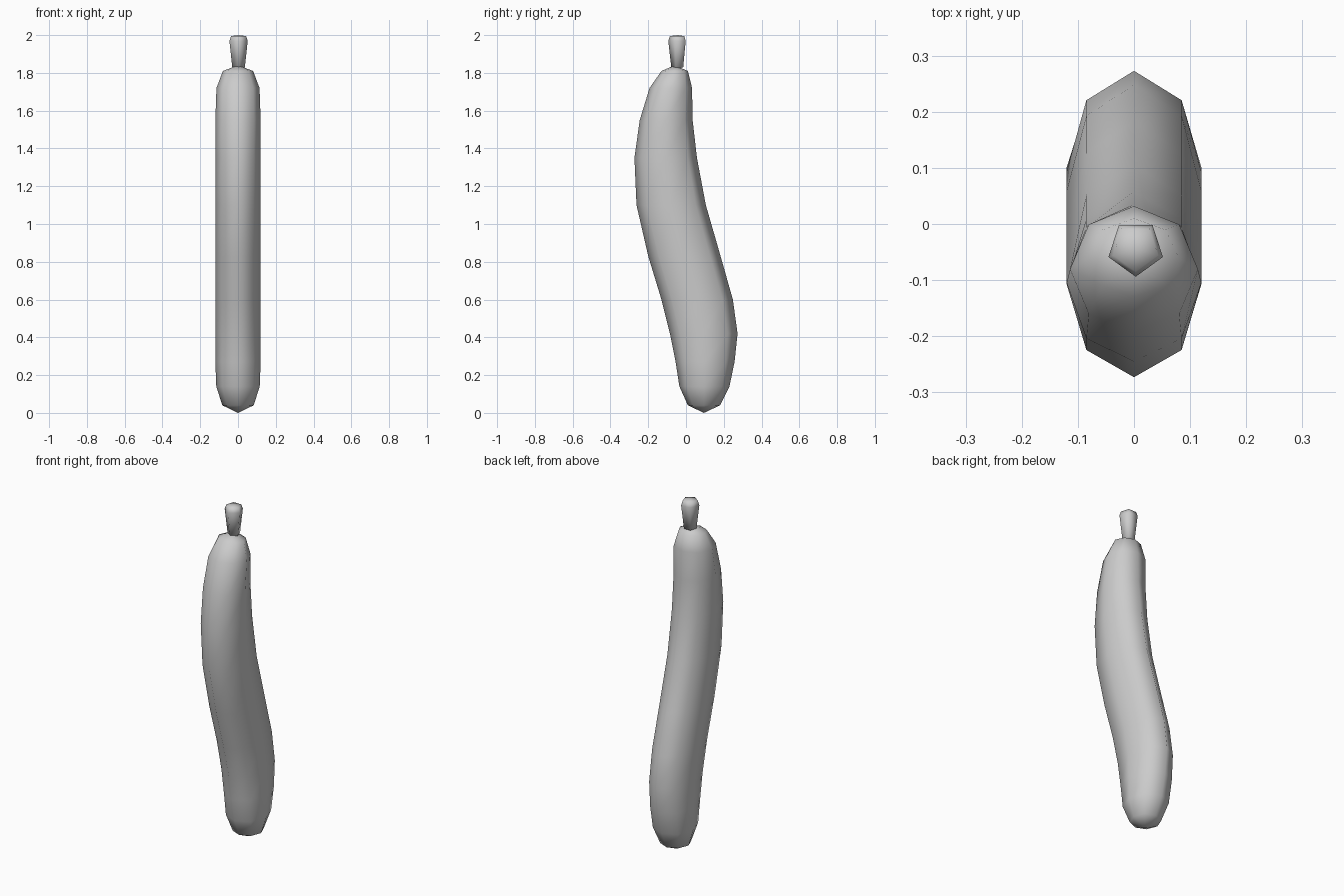
import bpy, bmesh, math

cube = bpy.data.objects.get("Cube")
if cube:
    bpy.data.objects.remove(cube, do_unlink=True)

grey = bpy.data.materials.new("plain grey")
grey.use_nodes = True
colour = (0.6, 0.6, 0.6, 1)
grey.diffuse_color = colour
grey.node_tree.nodes["Principled BSDF"].inputs["Base Color"].default_value = colour


def loft(name, rings, sides, bottom, top):
    """Skin level rings (z, front y, back y, half width), closed by a point at each end."""
    bm = bmesh.new()
    loops = []
    for z, front, back, half in rings:
        mid, depth = (front + back) / 2, (back - front) / 2
        angles = [math.tau * i / sides - math.pi / 2 for i in range(sides)]
        loops.append([bm.verts.new((half * math.cos(a), mid + depth * math.sin(a), z))
                      for a in angles])
    tip_low, tip_high = bm.verts.new(bottom), bm.verts.new(top)
    for i in range(sides):
        j = (i + 1) % sides
        for low, high in zip(loops, loops[1:]):
            bm.faces.new((low[i], low[j], high[j], high[i]))
        bm.faces.new((tip_low, loops[0][j], loops[0][i]))
        bm.faces.new((loops[-1][i], loops[-1][j], tip_high))
    for face in bm.faces:
        face.smooth = True
    mesh = bpy.data.meshes.new(name)
    bm.to_mesh(mesh)
    bm.free()
    mesh.materials.append(grey)
    obj = bpy.data.objects.new(name, mesh)
    bpy.context.collection.objects.link(obj)
    return obj


# Long curved body, eight sided
body_rings = [
    (0.04, 0.01, 0.18, 0.083), (0.14, -0.035, 0.23, 0.115),
    (0.27, -0.055, 0.257, 0.12), (0.42, -0.085, 0.273, 0.12),
    (0.6, -0.13, 0.248, 0.12), (0.83, -0.2, 0.183, 0.12),
    (1.1, -0.262, 0.105, 0.12), (1.35, -0.273, 0.058, 0.12),
    (1.55, -0.245, 0.035, 0.12), (1.72, -0.193, 0.032, 0.114),
    (1.81, -0.13, 0.01, 0.08),
]
loft("body", body_rings, 8, (0, 0.095, 0), (0, -0.06, 1.84))

# Short flared stem, five sided
stem_rings = [(z, -0.043 - r, -0.043 + r, r)
              for z, r in ((1.83, 0.035), (1.97, 0.051), (1.995, 0.042))]
stem = loft("stem", stem_rings, 5, (0, -0.043, 1.82), (0, -0.043, 2))
stem.location.x = 0.003
